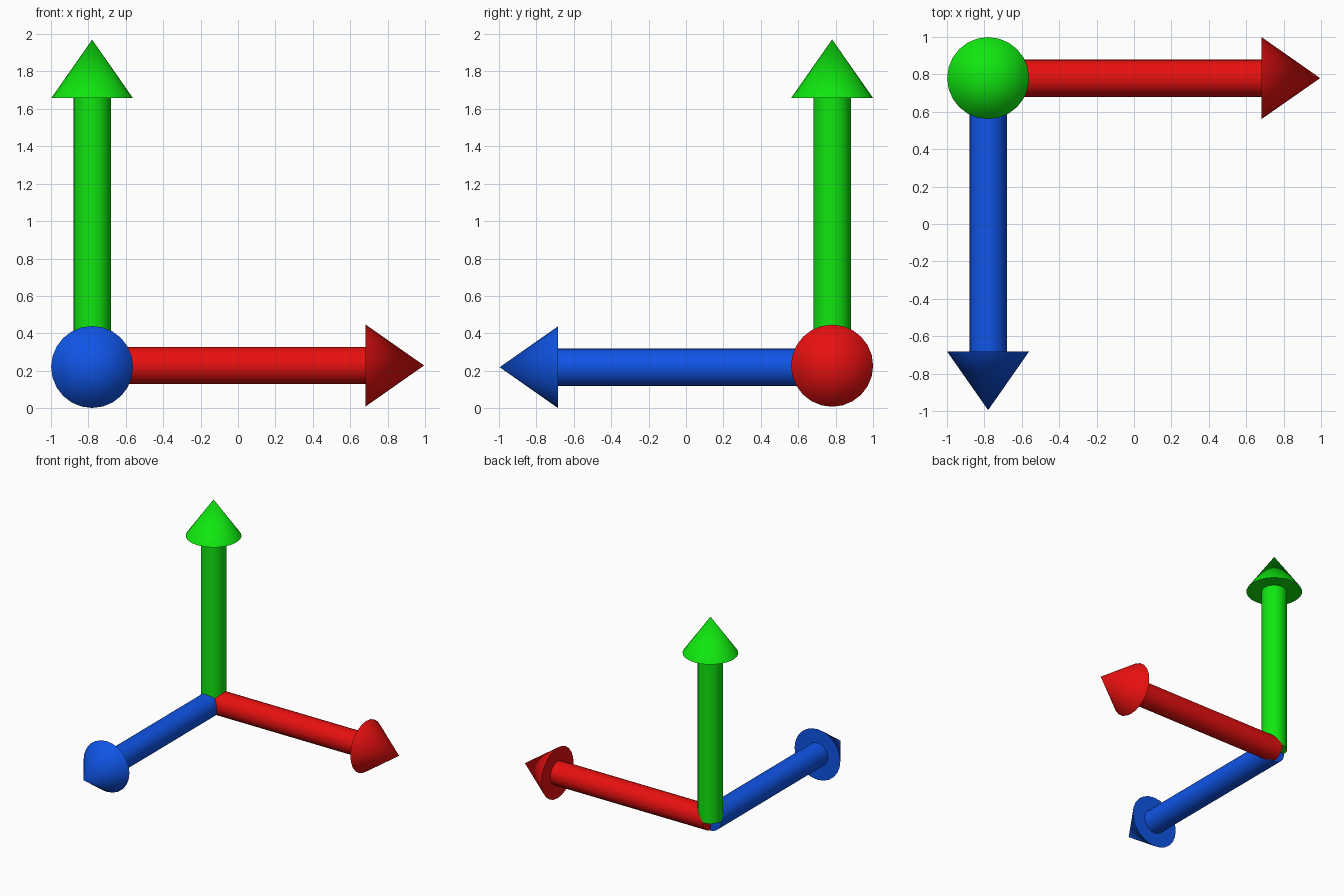
import bpy, bmesh, math
from mathutils import Vector

if "Cube" in bpy.data.objects:
    bpy.data.objects.remove(bpy.data.objects["Cube"])

SIDES = 24
SHAFT_R, HEAD_R, HEAD_LEN = 0.1, 0.219, 0.313


def arrow(name, start, direction, length, color):
    """Revolved arrow: closed shaft, flat collar and pointed head."""
    neck = length - HEAD_LEN
    bm = bmesh.new()
    rings = []
    for r, z in [(SHAFT_R, 0), (SHAFT_R, neck), (HEAD_R, neck)]:
        rings.append([bm.verts.new((r * math.cos(a), r * math.sin(a), z))
                      for a in (2 * math.pi * i / SIDES for i in range(SIDES))])
    tip = bm.verts.new((0, 0, length))
    bm.faces.new(rings[0][::-1])
    for i in range(SIDES):
        j = (i + 1) % SIDES
        for lo, hi in zip(rings, rings[1:]):
            bm.faces.new((lo[i], lo[j], hi[j], hi[i]))
        bm.faces.new((rings[2][i], rings[2][j], tip))
    bmesh.ops.recalc_face_normals(bm, faces=bm.faces[:])

    # Aim the arrow and move it to its start point
    rot = Vector((0, 0, 1)).rotation_difference(Vector(direction)).to_matrix()
    bmesh.ops.rotate(bm, verts=bm.verts[:], cent=(0, 0, 0), matrix=rot)
    bmesh.ops.translate(bm, verts=bm.verts[:], vec=start)
    mesh = bpy.data.meshes.new(name)
    bm.to_mesh(mesh)
    bm.free()

    obj = bpy.data.objects.new(name, mesh)
    bpy.context.collection.objects.link(obj)
    mat = bpy.data.materials.new(name + "_paint")
    mat.diffuse_color = (*color, 1)
    mat.use_nodes = True
    mat.node_tree.nodes["Principled BSDF"].inputs["Base Color"].default_value = mat.diffuse_color
    mesh.materials.append(mat)
    bpy.ops.object.select_all(action='DESELECT')
    obj.select_set(True)
    bpy.context.view_layer.objects.active = obj
    bpy.ops.object.shade_smooth_by_angle(angle=math.radians(30))


# Three axis arrows sharing one corner
arrow("red_arrow", (-0.78, 0.78, 0.228), (1, 0, 0), 1.775, (0.8, 0.005, 0.005))
arrow("green_arrow", (-0.78, 0.78, 0.225), (0, 0, 1), 1.745, (0.005, 0.8, 0.005))
arrow("blue_arrow", (-0.78, 0.78, 0.22), (0, -1, 0), 1.775, (0.005, 0.09, 0.8))
